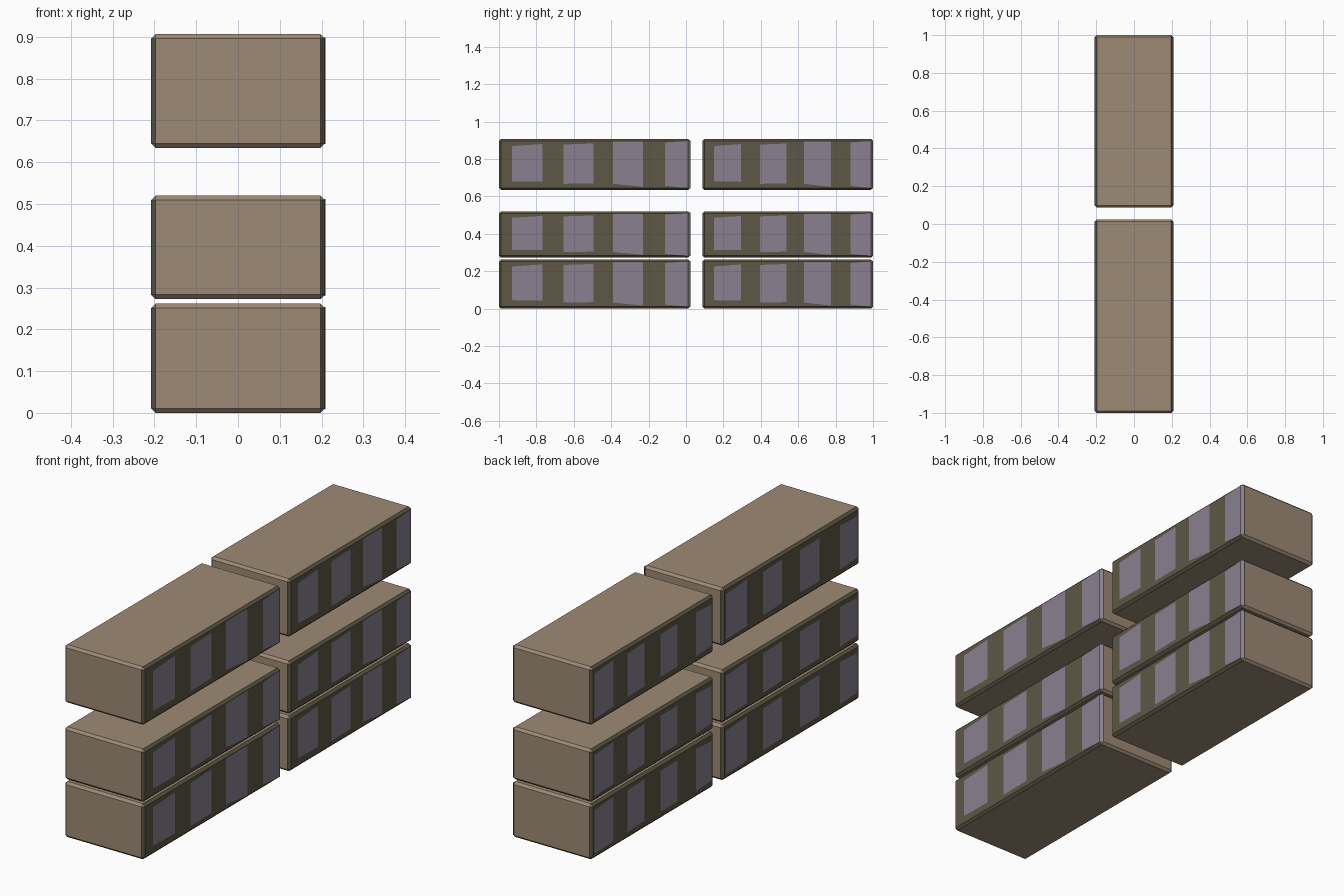
import bpy, bmesh

if "Cube" in bpy.data.objects:
    bpy.data.objects.remove(bpy.data.objects["Cube"])

def material(name, rgb):
    m = bpy.data.materials.new(name)
    lin = [((c / 255 + 0.055) / 1.055) ** 2.4 for c in rgb]
    m.diffuse_color = (*lin, 1)
    m.use_nodes = True
    m.node_tree.nodes["Principled BSDF"].inputs["Base Color"].default_value = m.diffuse_color
    return m

TAN = material("tan", (158, 138, 117))
OLIVE = material("dark olive", (93, 87, 69))
MAUVE = material("mauve grey", (138, 128, 144))

HALF = 0.208     # half width of every block
BEV = 0.011      # chamfer size
LIFT = 0.0015    # how far painted patches sit off the side

ROWS = [(0.0, 0.262), (0.272, 0.52), (0.634, 0.907)]
SPANS = [(-1.0, 0.023), (0.087, 1.0)]

# patches as fractions: along the block (a, b), lower edge at a and b, upper edge at a and b
RIGHT = [(.068, .228, .17, .16, .86, .90), (.338, .493, .12, .13, .89, .91),
         (.597, .753, .12, .06, .95, .95), (.868, 1.0, .08, .03, .93, .97)]
# left side, measured from the back end
LEFT = [(.02, .175, .10, .12, .88, .92), (.29, .43, .13, .15, .88, .90),
        (.56, .70, .14, .14, .87, .88), (.85, .975, .12, .15, .88, .86)]

def finish(bm, name, mats):
    me = bpy.data.meshes.new(name)
    bm.to_mesh(me)
    bm.free()
    ob = bpy.data.objects.new(name, me)
    bpy.context.collection.objects.link(ob)
    for m in mats:
        me.materials.append(m)

def block(name, y0, y1, z0, z1):
    bm = bmesh.new()
    bmesh.ops.create_cube(bm, size=1)
    for v in bm.verts:
        v.co = (v.co.x * 2 * HALF,
                (y0 + y1) / 2 + v.co.y * (y1 - y0),
                (z0 + z1) / 2 + v.co.z * (z1 - z0))
    bmesh.ops.bevel(bm, geom=bm.edges[:], offset=BEV, segments=1, affect='EDGES')
    bm.normal_update()
    # long sides and their chamfers are olive, the rest tan
    for f in bm.faces:
        f.material_index = 1 if abs(f.normal.x) > 0.6 else 0
    finish(bm, name, [TAN, OLIVE])

def patches(name, side, marks, y0, y1, z0, z1):
    bm = bmesh.new()
    for a, b, la, lb, ua, ub in marks:
        # split where the patch folds over the end chamfer
        fold = 1 - BEV / (y1 - y0)
        cols = [a, b] if b <= fold else [a, fold, b]
        pairs = []
        for t in cols:
            k = (t - a) / (b - a)
            y = y0 + t * (y1 - y0) if side > 0 else y1 - t * (y1 - y0)
            x = side * (HALF + LIFT - max(0, t - fold) * (y1 - y0))
            y = min(y + (LIFT if t > fold else 0), 1.0)
            lo = z0 + (la + (lb - la) * k) * (z1 - z0)
            hi = z0 + (ua + (ub - ua) * k) * (z1 - z0)
            pairs.append((bm.verts.new((x, y, lo)), bm.verts.new((x, y, hi))))
        for p, q in zip(pairs, pairs[1:]):
            bm.faces.new((p[0], q[0], q[1], p[1]))
    finish(bm, name, [MAUVE])

# two columns of three stacked blocks
for col, (y0, y1) in zip(("front", "back"), SPANS):
    for row, (z0, z1) in zip(("lower", "middle", "upper"), ROWS):
        block(f"{col}_{row}_block", y0, y1, z0, z1)
        patches(f"{col}_{row}_right_patches", 1, RIGHT, y0, y1, z0, z1)
        patches(f"{col}_{row}_left_patches", -1, LEFT, y0, y1, z0, z1)
